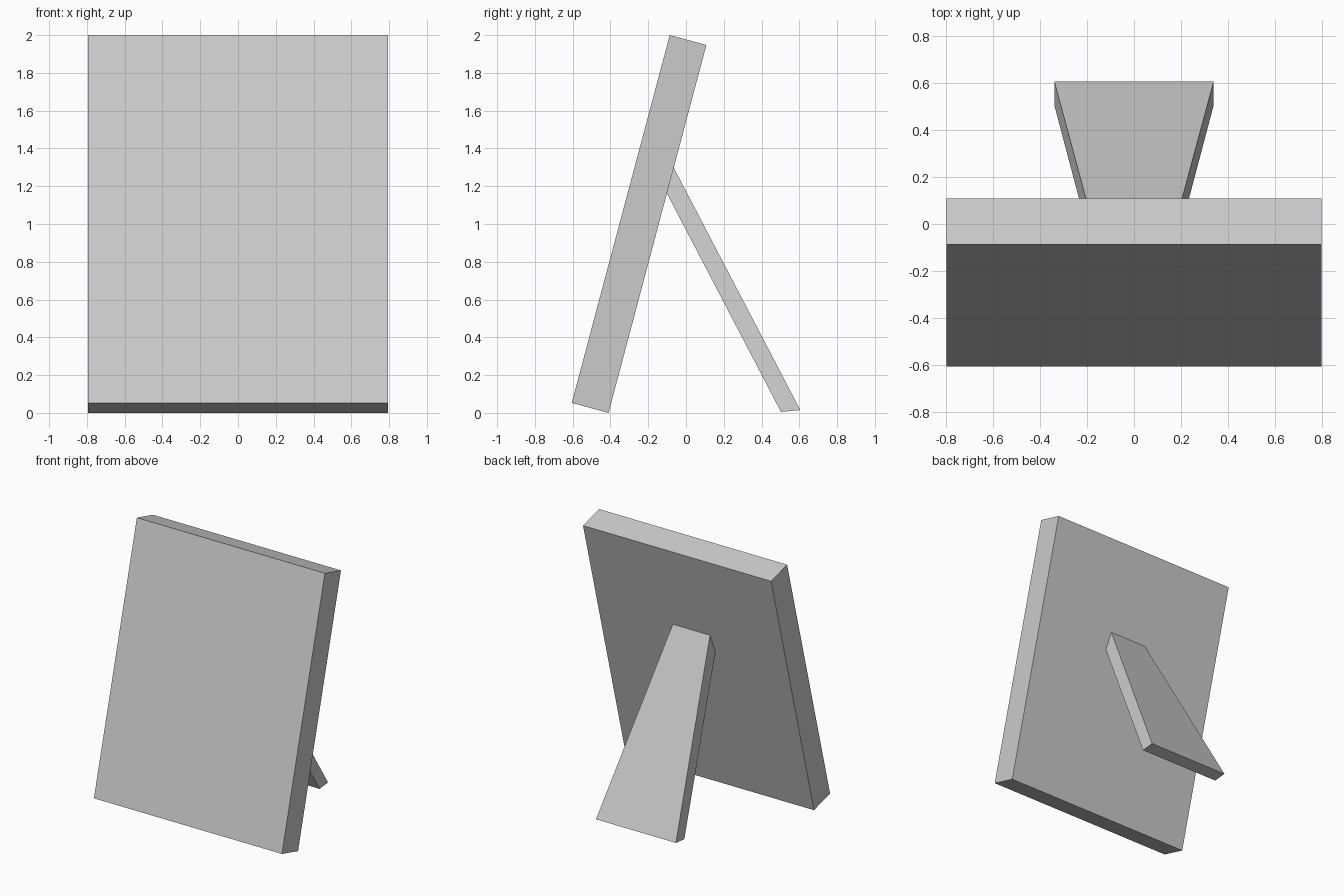
import bpy
import bmesh

if "Cube" in bpy.data.objects:
    bpy.data.objects.remove(bpy.data.objects["Cube"])


def slab(name, profile):
    """Symmetric solid from a side profile of (half width, y, z) points."""
    bm = bmesh.new()
    left = [bm.verts.new((-w, y, z)) for w, y, z in profile]
    right = [bm.verts.new((w, y, z)) for w, y, z in profile]
    bm.faces.new(left)
    bm.faces.new(right[::-1])
    n = len(profile)
    for i in range(n):
        j = (i + 1) % n
        bm.faces.new((left[i], right[i], right[j], left[j]))
    bmesh.ops.recalc_face_normals(bm, faces=bm.faces)
    mesh = bpy.data.meshes.new(name)
    bm.to_mesh(mesh)
    bm.free()
    obj = bpy.data.objects.new(name, mesh)
    bpy.context.collection.objects.link(obj)
    return obj


# Leaning frame panel
half = 0.795
slab("frame_panel", [(half, -0.605, 0.053), (half, -0.41, 0.0),
                     (half, 0.108, 1.948), (half, -0.086, 2.0)])

# Tapered rear stand, its top tucked just inside the panel
slab("rear_stand", [(0.338, 0.503, 0.005), (0.338, 0.605, 0.015),
                    (0.152, -0.085, 1.337), (0.173, -0.12, 1.198)])
